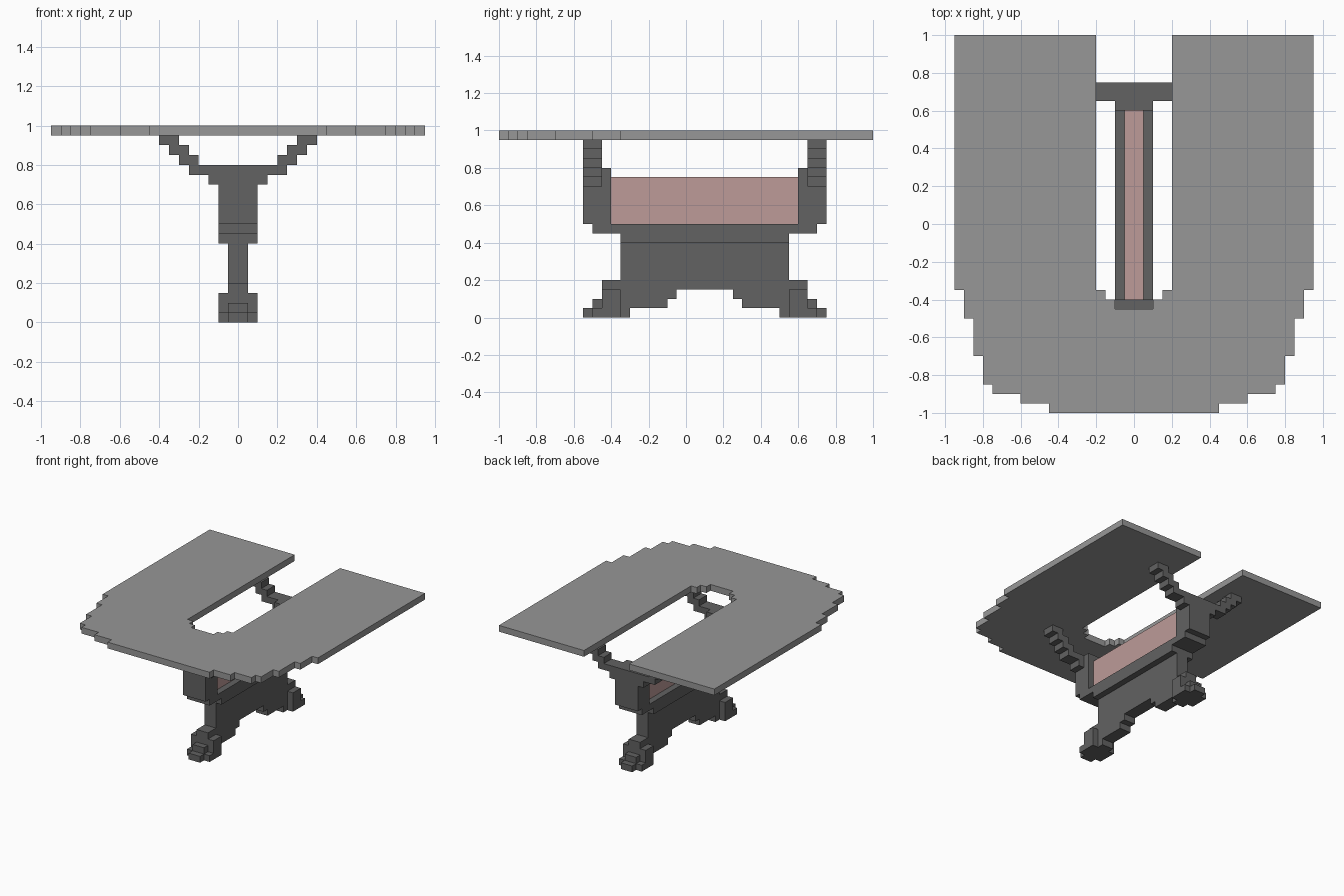
import bpy
import bmesh
from mathutils import Vector

cube = bpy.data.objects.get("Cube")
if cube:
    bpy.data.objects.remove(cube, do_unlink=True)


def material(name, rgb):
    m = bpy.data.materials.new(name)
    m.use_nodes = True
    m.diffuse_color = (*rgb, 1)
    bsdf = m.node_tree.nodes["Principled BSDF"]
    bsdf.inputs["Base Color"].default_value = (*rgb, 1)
    bsdf.inputs["Roughness"].default_value = 0.8
    return m


LIGHT = material("light grey", (0.31, 0.31, 0.31))
DARK = material("dark grey", (0.122, 0.122, 0.122))
PINK = material("dusty pink", (0.51, 0.33, 0.315))

MID = 0.1  # y centre of the trestle base


def prism(name, profile, axis, lo, hi, mat):
    """Extrude a 2D profile along x (y,z), y (x,z) or z (x,y)."""
    def place(p, t):
        return {"x": (t, p[0], p[1]), "y": (p[0], t, p[1]), "z": (p[0], p[1], t)}[axis]
    bm = bmesh.new()
    face = bm.faces.new([bm.verts.new(place(p, lo)) for p in profile])
    out = bmesh.ops.extrude_face_region(bm, geom=[face])
    verts = [v for v in out["geom"] if isinstance(v, bmesh.types.BMVert)]
    bmesh.ops.translate(bm, verts=verts, vec=Vector(place((0, 0), hi - lo)))
    bmesh.ops.recalc_face_normals(bm, faces=bm.faces)
    mesh = bpy.data.meshes.new(name)
    bm.to_mesh(mesh)
    bm.free()
    mesh.materials.append(mat)
    obj = bpy.data.objects.new(name, mesh)
    bpy.context.collection.objects.link(obj)
    return obj


def mirrored(half, centre=0.0):
    """Close a right-hand half profile by mirroring it about a centre line."""
    return ([(centre + a, b) for a, b in half]
            + [(centre - a, b) for a, b in reversed(half)])


def box(name, x, y0, y1, z0, z1, mat):
    return prism(name, [(y0, z0), (y1, z0), (y1, z1), (y0, z1)], "x", -x, x, mat)


# U-shaped table top with stepped rounded front
outline = [(0.1, -0.45), (0.1, -0.4), (0.15, -0.4), (0.15, -0.35), (0.2, -0.35),
           (0.2, 1), (0.95, 1), (0.95, -0.35), (0.9, -0.35), (0.9, -0.5),
           (0.85, -0.5), (0.85, -0.7), (0.8, -0.7), (0.8, -0.85), (0.75, -0.85),
           (0.75, -0.9), (0.6, -0.9), (0.6, -0.95), (0.45, -0.95), (0.45, -1)]
prism("table_top", mirrored(outline), "z", 0.95, 1.0, LIGHT)

# Central web with stepped feet and arched underside
web = [(0.45, 0.4), (0.45, 0.2), (0.55, 0.2), (0.55, 0.1), (0.6, 0.1), (0.6, 0.05),
       (0.65, 0.05), (0.65, 0), (0.4, 0), (0.4, 0.05), (0.2, 0.05), (0.2, 0.1),
       (0.15, 0.1), (0.15, 0.15)]
prism("central_web", mirrored(web, MID), "x", -0.05, 0.05, DARK)

# Beam under the tray
beam = [(0.45, 0.4), (0.45, 0.45), (0.6, 0.45), (0.6, 0.5)]
prism("tray_beam", mirrored(beam, MID), "x", -0.1, 0.1, DARK)

# Pink panel held between the end posts
box("pink_panel", 0.05, MID - 0.5, MID + 0.5, 0.5, 0.75, PINK)

# End posts with stepped arms, and the wide foot blocks
arms = [(0.1, 0.5), (0.1, 0.7), (0.15, 0.7), (0.15, 0.75), (0.25, 0.75), (0.25, 0.8),
        (0.3, 0.8), (0.3, 0.85), (0.35, 0.85), (0.35, 0.9), (0.4, 0.9), (0.4, 0.95),
        (0.3, 0.95), (0.3, 0.9), (0.25, 0.9), (0.25, 0.85), (0.2, 0.85), (0.2, 0.8)]
foot = [(0.45, 0), (0.6, 0), (0.6, 0.05), (0.55, 0.05), (0.55, 0.15), (0.45, 0.15)]
for side, s in (("front", -1), ("back", 1)):
    y = sorted((MID + s * 0.55, MID + s * 0.65))
    prism(side + "_arms", mirrored(arms), "y", *y, DARK)
    y = sorted((MID + s * 0.5, MID + s * 0.55))
    box(side + "_post", 0.1, *y, 0.5, 0.8, DARK)
    prism(side + "_foot", [(MID + s * d, z) for d, z in foot], "x", -0.1, 0.1, DARK)
